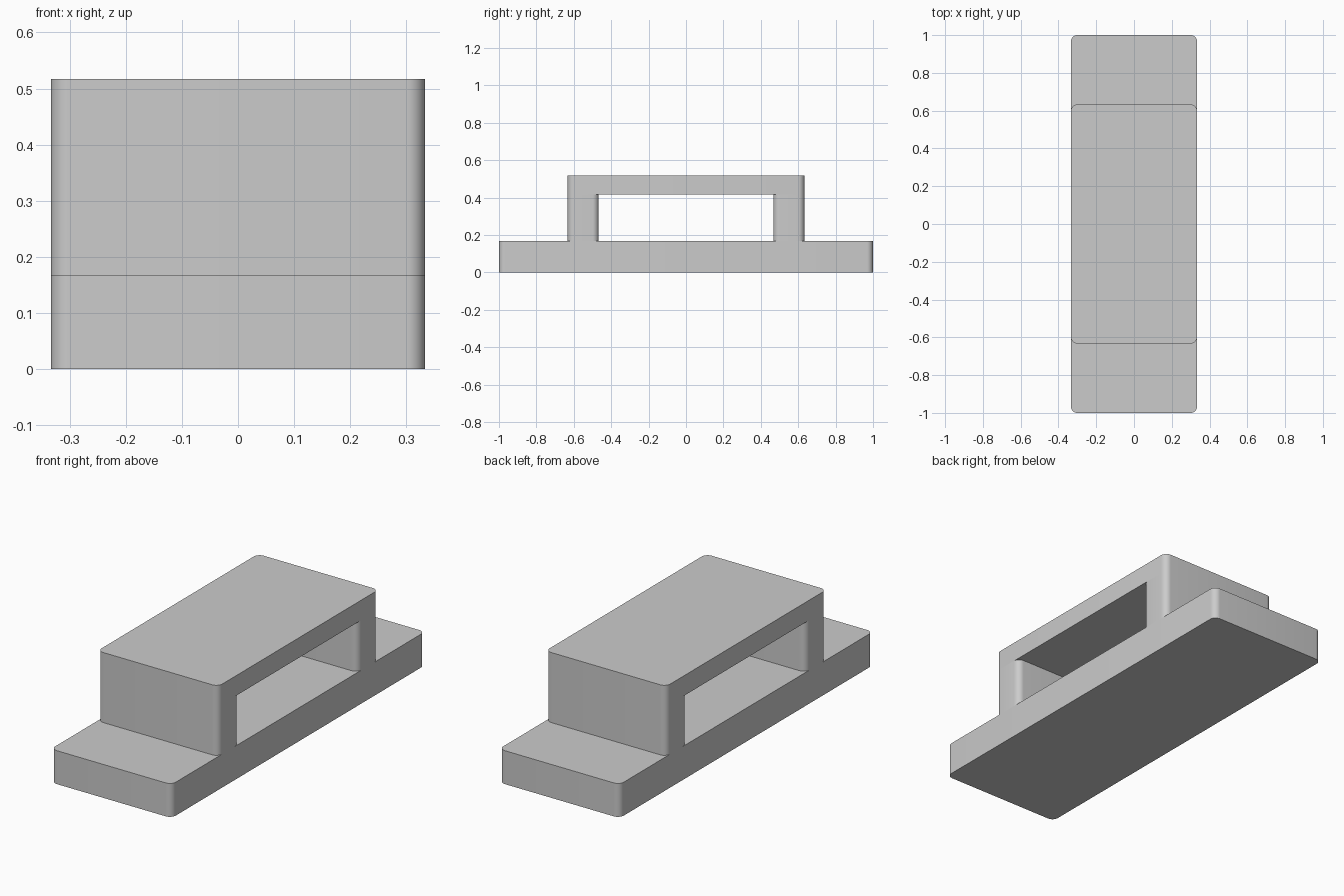
import bpy
import bmesh
import math
from mathutils import Matrix

cube = bpy.data.objects.get("Cube")
if cube:
    bpy.data.objects.remove(cube, do_unlink=True)

WIDTH, RADIUS = 0.667, 0.033

grey = bpy.data.materials.new("plain grey")
grey.use_nodes = True
colour = (0.6, 0.6, 0.6, 1)
grey.diffuse_color = colour
grey.node_tree.nodes["Principled BSDF"].inputs["Base Color"].default_value = colour


def rounded_slab(name, y0, y1, z0, z1):
    """Box with rounded upright edges and crisp top and bottom edges."""
    bm = bmesh.new()
    bmesh.ops.create_cube(bm, size=1)
    bmesh.ops.transform(bm, verts=bm.verts, matrix=Matrix.Translation(
        (0, (y0 + y1) / 2, (z0 + z1) / 2)) @ Matrix.Diagonal((WIDTH, y1 - y0, z1 - z0, 1)))
    uprights = [e for e in bm.edges
                if abs(e.verts[0].co.z - e.verts[1].co.z) > (z1 - z0) / 2]
    bmesh.ops.bevel(bm, geom=uprights, offset=RADIUS, segments=8,
                    profile=0.5, affect='EDGES')
    mesh = bpy.data.meshes.new(name)
    bm.to_mesh(mesh)
    bm.free()
    mesh.materials.append(grey)
    obj = bpy.data.objects.new(name, mesh)
    bpy.context.collection.objects.link(obj)
    bpy.ops.object.select_all(action='DESELECT')
    obj.select_set(True)
    bpy.context.view_layer.objects.active = obj
    bpy.ops.object.shade_smooth_by_angle(angle=math.radians(30))
    return obj


# Base plate, two posts and the bridging top
rounded_slab("base_plate", -1, 1, 0, 0.167)
rounded_slab("front_post", -0.633, -0.467, 0.167, 0.417)
rounded_slab("back_post", 0.467, 0.633, 0.167, 0.417)
rounded_slab("top_plate", -0.633, 0.633, 0.417, 0.517)
